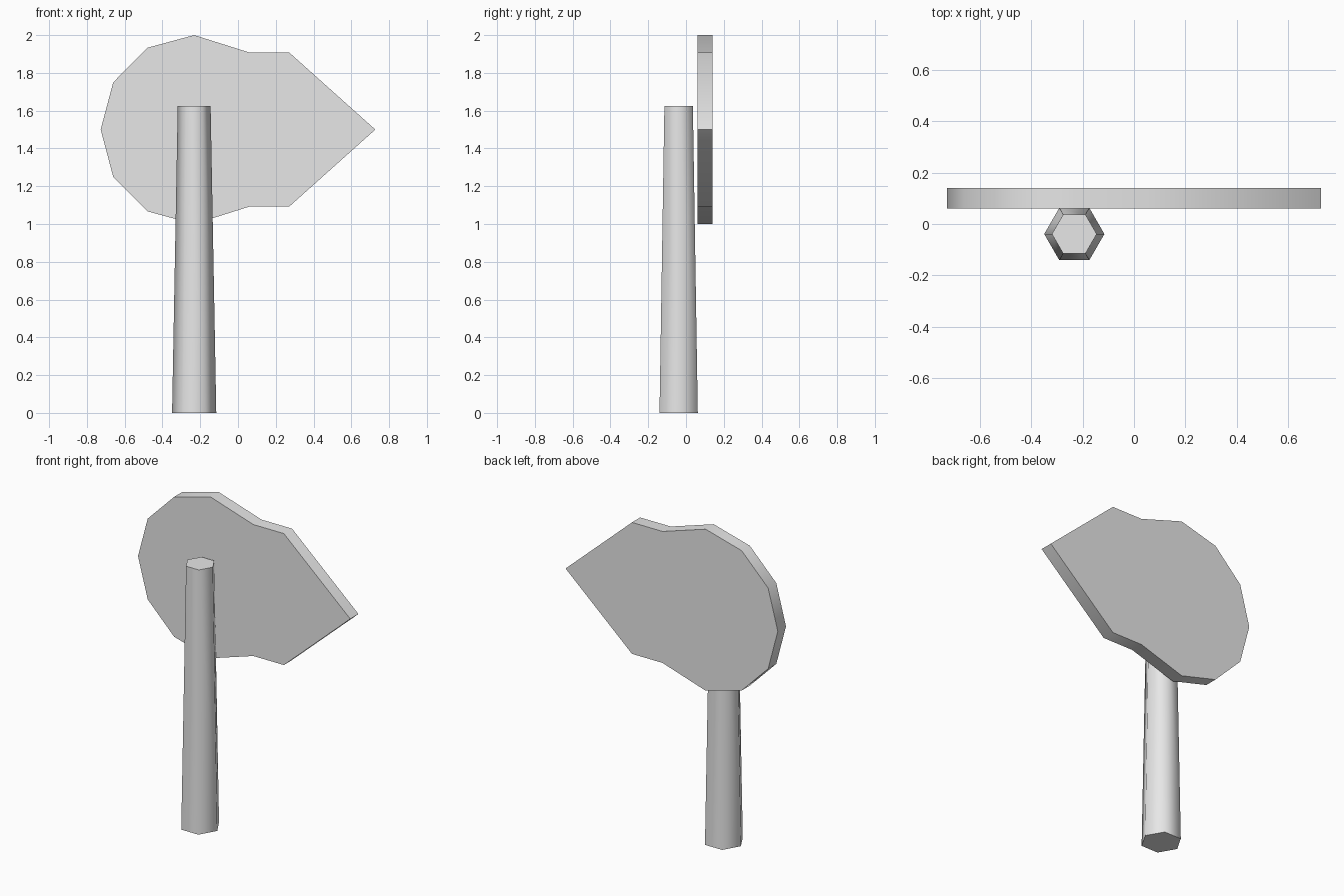
import bpy, bmesh
from math import sin, cos, radians

cube = bpy.data.objects.get("Cube")
if cube:
    bpy.data.objects.remove(cube, do_unlink=True)

# One plain grey for everything
grey = bpy.data.materials.new("plain_grey")
grey.use_nodes = True
grey.diffuse_color = (0.8, 0.8, 0.8, 1)
grey.node_tree.nodes["Principled BSDF"].inputs["Base Color"].default_value = (0.8, 0.8, 0.8, 1)

POST_X, POST_Y = -0.232, -0.039


def finish(obj):
    """Give the part its material and smooth sides with sharp caps."""
    obj.data.materials.append(grey)
    bpy.ops.object.select_all(action='DESELECT')
    obj.select_set(True)
    bpy.context.view_layer.objects.active = obj
    bpy.ops.object.shade_smooth_by_angle(angle=radians(65))


# Tapered six-sided post, corners pointing left and right
height = 1.625
bpy.ops.mesh.primitive_cone_add(vertices=6, radius1=0.117, radius2=0.087, depth=height,
                                location=(POST_X, POST_Y, height / 2),
                                rotation=(0, 0, radians(30)))
post = bpy.context.object
post.name = "post"
finish(post)

# Sign board outline: half a twelve-sided disc, then an arrow tip
outline = [(POST_X + 0.495 * cos(radians(a)), 1.5 + 0.5 * sin(radians(a)))
           for a in range(90, 271, 30)]
outline += [(0.063, 1.093), (0.272, 1.093), (0.727, 1.5), (0.272, 1.907), (0.063, 1.907)]

# Extrude the outline backwards into a flat board
bm = bmesh.new()
face = bm.faces.new([bm.verts.new((x, 0.06, z)) for x, z in outline])
ext = bmesh.ops.extrude_face_region(bm, geom=[face], use_keep_orig=True)
back = [v for v in ext["geom"] if isinstance(v, bmesh.types.BMVert)]
bmesh.ops.translate(bm, verts=back, vec=(0, 0.08, 0))
bmesh.ops.recalc_face_normals(bm, faces=bm.faces)
mesh = bpy.data.meshes.new("sign_board")
bm.to_mesh(mesh)
bm.free()
board = bpy.data.objects.new("sign_board", mesh)
bpy.context.collection.objects.link(board)
finish(board)
